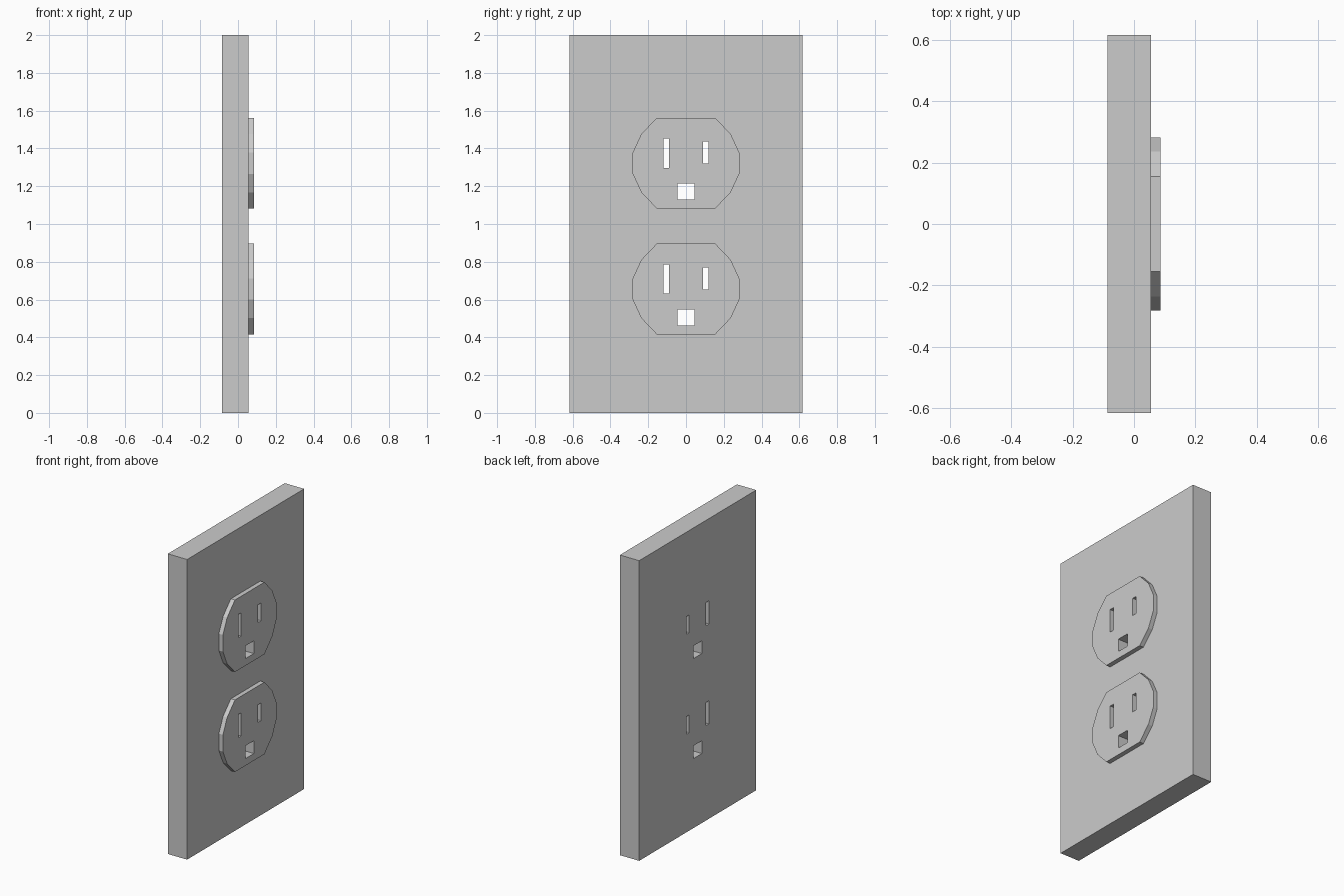
import bpy, bmesh
from mathutils import Matrix

if "Cube" in bpy.data.objects:
    bpy.data.objects.remove(bpy.data.objects["Cube"])

# Local (x, y, z) of a flat profile -> world (y, z, x)
STAND_UP = Matrix(((0, 0, 1, 0), (1, 0, 0, 0), (0, 1, 0, 0), (0, 0, 0, 1)))


def rect(y0, y1, z0, z1):
    return [(y0, z0), (y1, z0), (y1, z1), (y0, z1)]


def panel(name, loops, x0, x1):
    """Extrude an outline with holes (y, z loops) from x0 to x1."""
    curve = bpy.data.curves.new(name + "_profile", 'CURVE')
    curve.dimensions = '2D'
    curve.fill_mode = 'BOTH'
    curve.extrude = (x1 - x0) / 2
    for loop in loops:
        spline = curve.splines.new('POLY')
        spline.points.add(len(loop) - 1)
        for p, (y, z) in zip(spline.points, loop):
            p.co = (y, z, 0, 1)
        spline.use_cyclic_u = True
    temp = bpy.data.objects.new(name + "_profile", curve)
    bpy.context.collection.objects.link(temp)
    bpy.context.view_layer.update()
    mesh = bpy.data.meshes.new_from_object(
        temp.evaluated_get(bpy.context.evaluated_depsgraph_get()))
    bpy.data.objects.remove(temp)

    # Weld caps to walls and stand the panel upright
    bm = bmesh.new()
    bm.from_mesh(mesh)
    bmesh.ops.remove_doubles(bm, verts=bm.verts, dist=1e-5)
    bm.transform(Matrix.Translation(((x0 + x1) / 2, 0, 0)) @ STAND_UP)
    bmesh.ops.recalc_face_normals(bm, faces=bm.faces)
    for f in bm.faces:
        f.smooth = False
    bm.to_mesh(mesh)
    bm.free()
    mesh.name = name
    obj = bpy.data.objects.new(name, mesh)
    bpy.context.collection.objects.link(obj)
    return obj


def slots(cz):
    """Long slot, short slot and ground hole around a socket centre."""
    return [rect(-0.12, -0.09, cz - 0.025, cz + 0.13),
            rect(0.09, 0.12, cz - 0.003, cz + 0.115),
            rect(-0.044, 0.044, cz - 0.193, cz - 0.108)]


def socket_outline(cz):
    """Twelve-sided outline mirrored from one quarter."""
    quarter = [(0.282, 0.056), (0.237, 0.154), (0.155, 0.24)]
    right = [(y, -z) for y, z in reversed(quarter)] + quarter
    left = [(-y, z) for y, z in reversed(right)]
    return [(y, cz + z) for y, z in right + left]


BACK, FRONT, RAISED = -0.086, 0.056, 0.086
centres = {"upper_socket": 1.322, "lower_socket": 0.656}

# Wall plate with slots running right through
panel("wall_plate",
      [rect(-0.616, 0.616, 0, 2)] + [s for cz in centres.values() for s in slots(cz)],
      BACK, FRONT)

# Raised socket faces
for name, cz in centres.items():
    panel(name, [socket_outline(cz)] + slots(cz), FRONT, RAISED)
